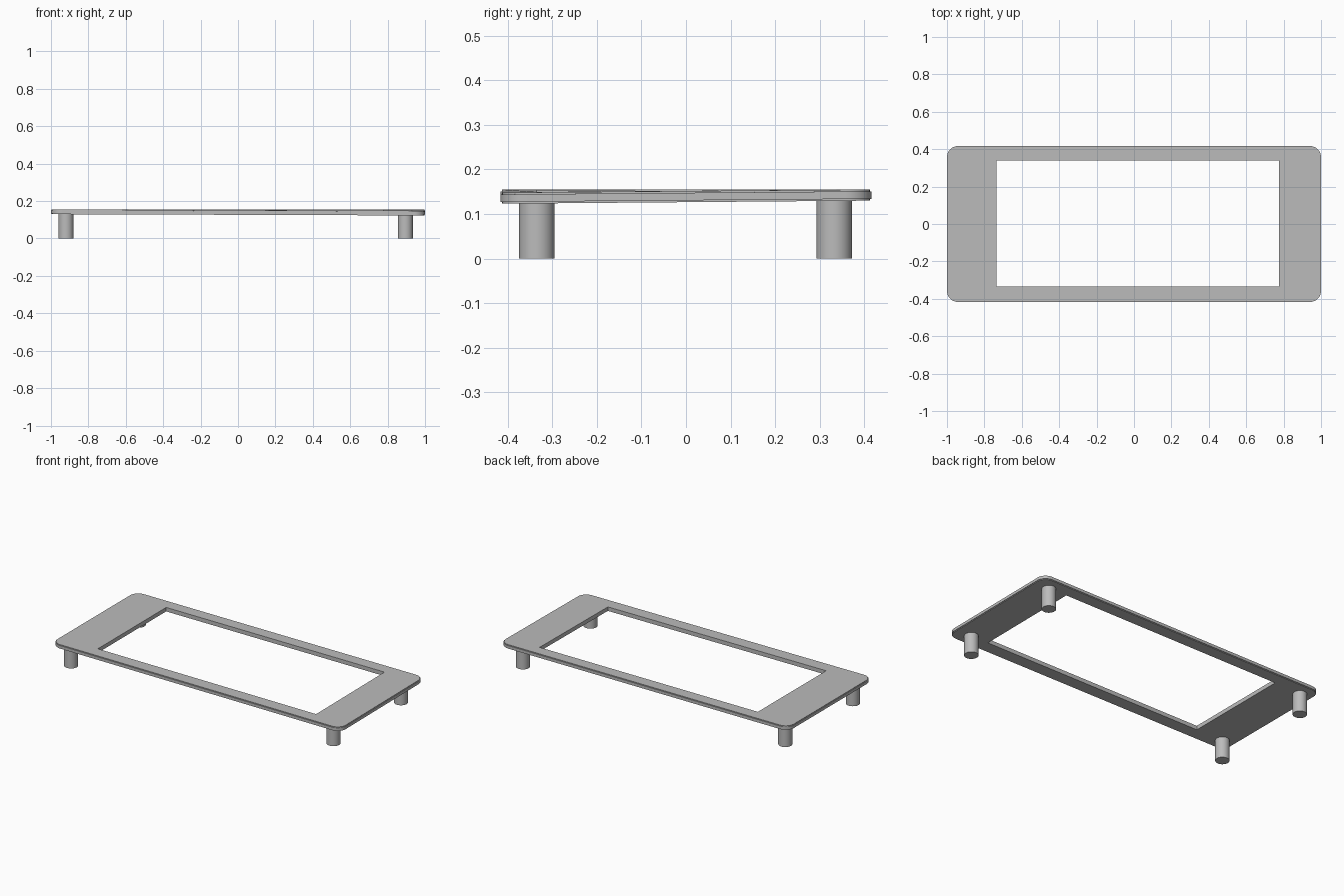
import bpy, bmesh
from math import cos, sin, pi

if "Cube" in bpy.data.objects:
    bpy.data.objects.remove(bpy.data.objects["Cube"])

grey = bpy.data.materials.new("grey_plastic")
grey.use_nodes = True
colour = (0.5, 0.5, 0.5, 1)
grey.diffuse_color = colour
grey.node_tree.nodes["Principled BSDF"].inputs["Base Color"].default_value = colour

HALF_X, HALF_Y, RADIUS, THICK = 1.0, 0.417, 0.06, 0.025
LEFT, RIGHT, FRONT, BACK = -0.735, 0.775, -0.335, 0.34
STEPS = 8


def underside(x, y):
    """Height of the plate's underside, which sags a little at one corner."""
    return 0.130 - 0.007 * (1 + x / HALF_X) / 2 * (1 - y / HALF_Y) / 2


def finish(name, bm):
    bmesh.ops.recalc_face_normals(bm, faces=bm.faces)
    mesh = bpy.data.meshes.new(name)
    bm.to_mesh(mesh)
    bm.free()
    obj = bpy.data.objects.new(name, mesh)
    bpy.context.collection.objects.link(obj)
    mesh.materials.append(grey)
    bpy.ops.object.select_all(action="DESELECT")
    obj.select_set(True)
    bpy.context.view_layer.objects.active = obj
    bpy.ops.object.shade_smooth_by_angle(angle=pi / 6)


# Frame plate: rounded corners fanned to the corners of the opening
bm = bmesh.new()
arcs, inner = [], []
corners = [(1, 1), (-1, 1), (-1, -1), (1, -1)]
for k, (sx, sy) in enumerate(corners):
    arc = []
    for i in range(STEPS + 1):
        a = (k + i / STEPS) * pi / 2
        x = sx * (HALF_X - RADIUS) + RADIUS * cos(a)
        y = sy * (HALF_Y - RADIUS) + RADIUS * sin(a)
        arc.append(bm.verts.new((x, y, underside(x, y))))
    arcs.append(arc)
    x, y = (RIGHT if sx > 0 else LEFT), (BACK if sy > 0 else FRONT)
    inner.append(bm.verts.new((x, y, underside(x, y))))
for k in range(4):
    n = (k + 1) % 4
    for a, b in zip(arcs[k], arcs[k][1:]):
        bm.faces.new((a, b, inner[k]))
    bm.faces.new((arcs[k][-1], arcs[n][0], inner[n], inner[k]))
extruded = bmesh.ops.extrude_face_region(bm, geom=bm.faces[:], use_keep_orig=True)
top = [g for g in extruded["geom"] if isinstance(g, bmesh.types.BMVert)]
bmesh.ops.translate(bm, verts=top, vec=(0, 0, THICK))
bmesh.ops.recalc_face_normals(bm, faces=bm.faces)


# Softened outer rim
def on_rim(v):
    return not (LEFT - 0.01 < v.co.x < RIGHT + 0.01 and FRONT - 0.01 < v.co.y < BACK + 0.01)


rim = [e for e in bm.edges if all(on_rim(v) for v in e.verts)
       and len(e.link_faces) == 2
       and sum(abs(f.normal.z) > 0.9 for f in e.link_faces) == 1]
bmesh.ops.bevel(bm, geom=rim, offset=0.004, segments=2, affect="EDGES")
finish("frame_plate", bm)

# Four round feet
for side, x in (("right", -0.92), ("left", 0.895)):
    for end, y in (("front", -0.335), ("back", 0.333)):
        height = underside(x, y) + 0.005
        bm = bmesh.new()
        bmesh.ops.create_cone(bm, cap_ends=True, segments=32, radius1=0.04,
                              radius2=0.04, depth=height)
        bmesh.ops.translate(bm, verts=bm.verts, vec=(x, y, height / 2))
        finish(f"{end}_{side}_foot", bm)
